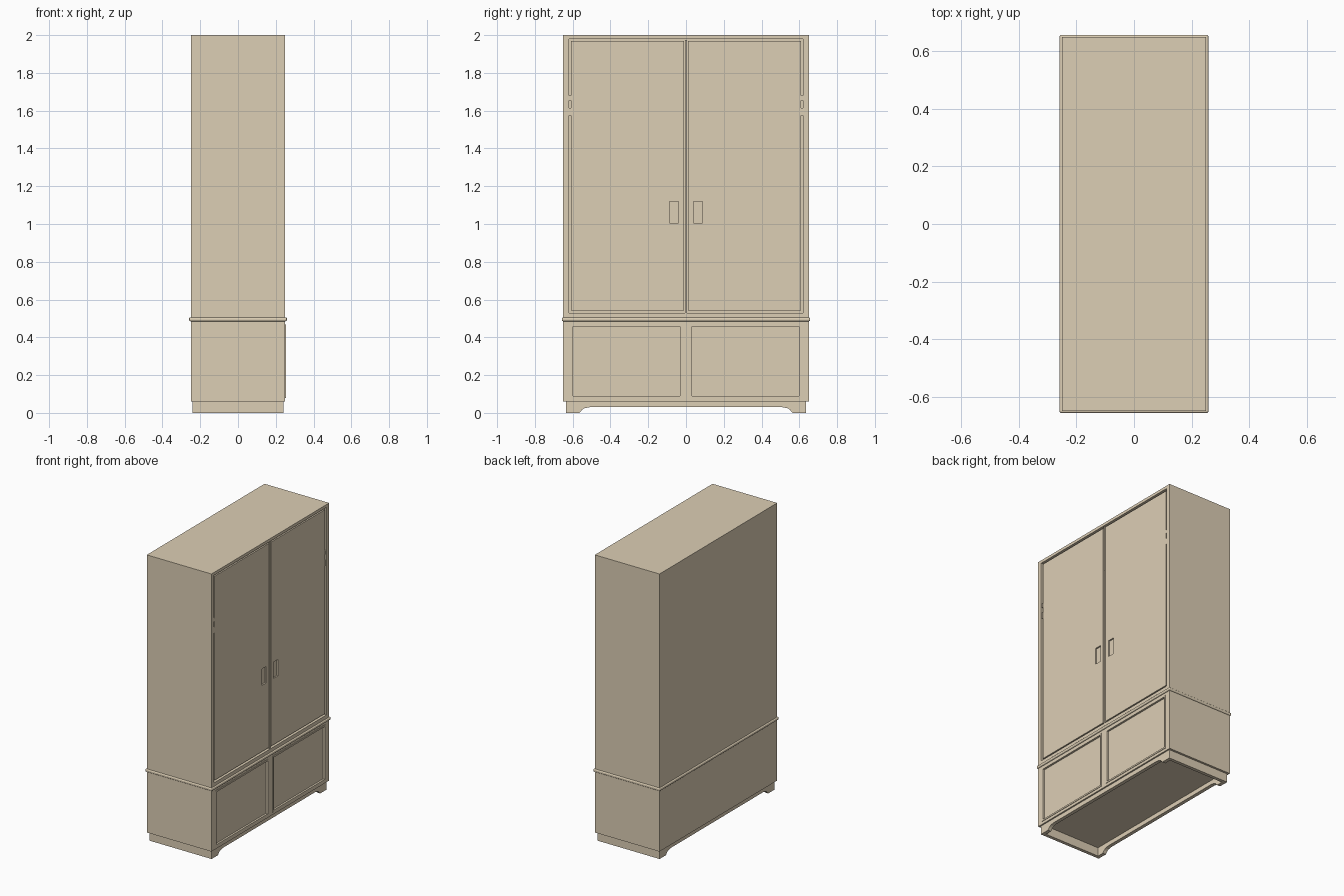
import bpy, bmesh, math

if "Cube" in bpy.data.objects:
    bpy.data.objects.remove(bpy.data.objects["Cube"])

wood = bpy.data.materials.new("wood")
wood.diffuse_color = (0.72, 0.62, 0.46, 1)
wood.use_nodes = True
wood.node_tree.nodes["Principled BSDF"].inputs["Base Color"].default_value = wood.diffuse_color


def finish(name, bm):
    bmesh.ops.recalc_face_normals(bm, faces=bm.faces)
    me = bpy.data.meshes.new(name)
    bm.to_mesh(me)
    bm.free()
    me.materials.append(wood)
    ob = bpy.data.objects.new(name, me)
    bpy.context.collection.objects.link(ob)
    return ob


def box(name, x, y, z, bevel=0, segments=1):
    bm = bmesh.new()
    bmesh.ops.create_cube(bm, size=1)
    for v in bm.verts:
        v.co = [lo + (c + 0.5) * (hi - lo) for c, (lo, hi) in zip(v.co, (x, y, z))]
    ob = finish(name, bm)
    if bevel:
        m = ob.modifiers.new("bevel", "BEVEL")
        m.width, m.segments = bevel, segments
    return ob


def cut(ob, x, y, z):
    c = box("cutter", x, y, z)
    c.hide_render = True
    c.hide_set(True)
    m = ob.modifiers.new("cut", "BOOLEAN")
    m.operation, m.solver, m.object = "DIFFERENCE", "EXACT", c


def extrude_yz(name, pts, x0, x1):
    bm = bmesh.new()
    f = bm.faces.new([bm.verts.new((x0, y, z)) for y, z in pts])
    ext = bmesh.ops.extrude_face_region(bm, geom=[f])["geom"]
    bmesh.ops.translate(bm, vec=(x1 - x0, 0, 0),
                        verts=[g for g in ext if isinstance(g, bmesh.types.BMVert)])
    return finish(name, bm)


def frame(name, x, y, z, w):
    # rectangular moulding with an open middle
    ob = box(name, x, y, z)
    cut(ob, (x[0] - 0.1, x[1] + 0.1), (y[0] + w, y[1] - w), (z[0] + w, z[1] - w))


# upper and lower carcass, open towards +x
upper = box("upper_carcass", (-0.25, 0.25), (-0.65, 0.65), (0.495, 2.0))
cut(upper, (0.225, 0.3), (-0.62, 0.62), (0.53, 1.98))
lower = box("lower_carcass", (-0.25, 0.25), (-0.65, 0.65), (0.06, 0.495))

# rounded waist moulding
box("waist_moulding", (-0.259, 0.259), (-0.657, 0.657), (0.485, 0.505), 0.007, 3)

# strip between the doors
box("centre_strip", (0.22, 0.247), (-0.005, 0.005), (0.53, 1.975))

for s, side in ((-1, "left"), (1, "right")):
    def span(a, b):
        return tuple(sorted((s * a, s * b)))

    # door with recessed pull
    door = box(side + "_door", (0.22, 0.246), span(0.011, 0.609), (0.542, 1.968))
    cut(door, (0.236, 0.3), span(0.04, 0.088), (1.005, 1.12))

    # sunk lower panel and its raised lip
    cut(lower, (0.24, 0.3), span(0.033, 0.597), (0.09, 0.458))
    frame(side + "_panel_lip", (0.239, 0.2535), span(0.022, 0.608), (0.079, 0.469), 0.011)

    # plinth side
    box(side + "_plinth_side", (-0.24, 0.24), span(0.612, 0.635), (0, 0.06))

    # plinth rails with curved feet, front and back
    curve = [(0.565, 0.0), (0.557, 0.008), (0.55, 0.017), (0.537, 0.025), (0.51, 0.03)]
    half = [(0.635, 0.06), (0.635, 0.0)] + curve
    pts = half + [(-y, z) for y, z in reversed(half)]
    extrude_yz("front_plinth" if s > 0 else "back_plinth", pts, s * 0.24, s * 0.215)

# small hinge knuckles beside and between the doors
for y in (-0.6145, 0, 0.6145):
    for z0, z1 in ((1.575, 1.615), (1.655, 1.68)):
        box("hinge_knuckle", (0.22, 0.2475), (y - 0.0045, y + 0.0045), (z0, z1))
